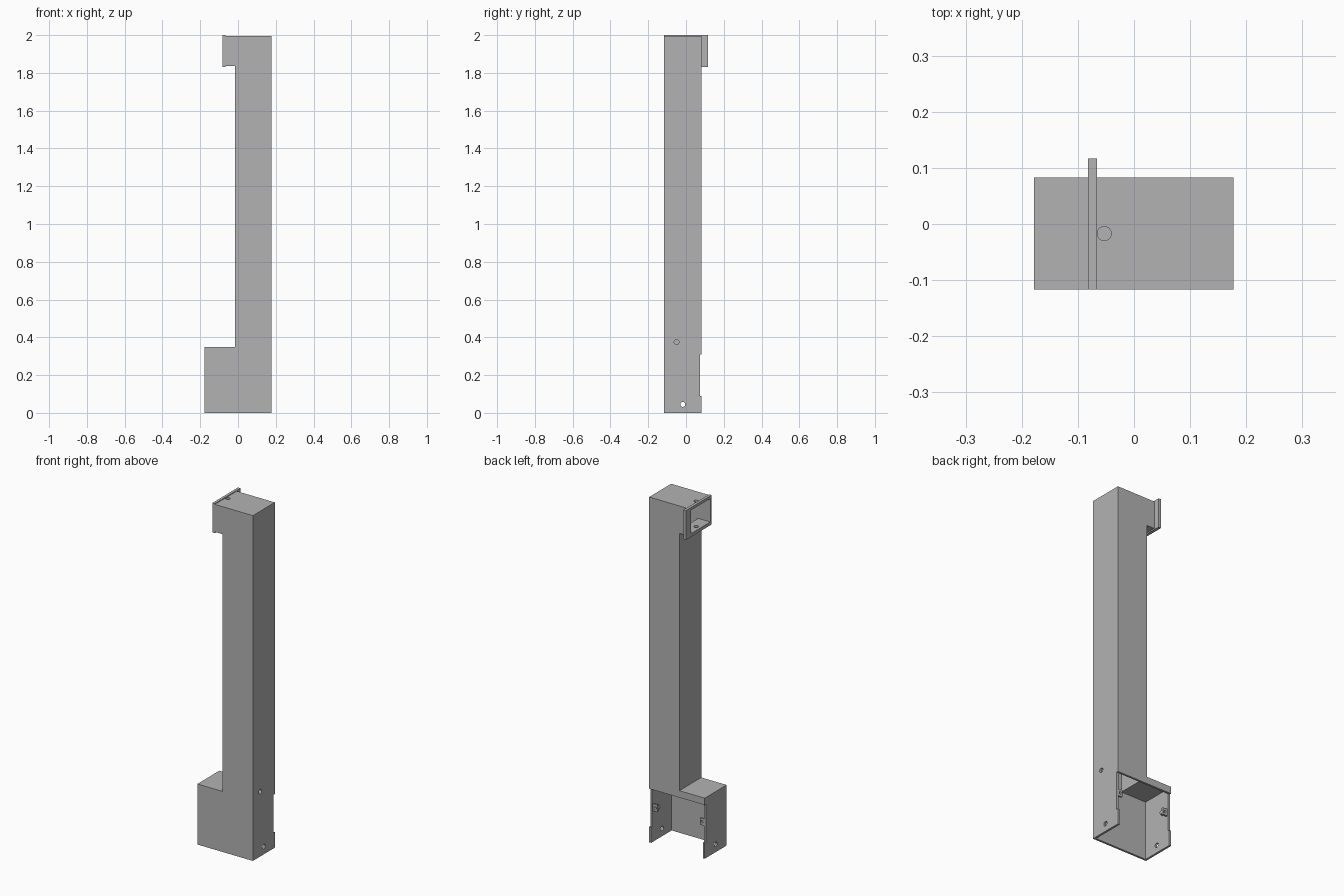
import bpy
import bmesh
from math import pi
from mathutils import Matrix, Vector

cube = bpy.data.objects.get("Cube")
if cube:
    bpy.data.objects.remove(cube, do_unlink=True)

grey = bpy.data.materials.new("plain grey")
grey.use_nodes = True
colour = (0.45, 0.45, 0.45, 1)
grey.diffuse_color = colour
grey.node_tree.nodes["Principled BSDF"].inputs["Base Color"].default_value = colour

# Main dimensions
T = 0.012                                  # sheet thickness
FRONT, BACK = -0.117, 0.083
LEFT, RIGHT = 0.177, -0.178                # outer sides of the base
COLUMN = -0.016                            # right side of the column
TOP, BASE_TOP, ARM_LOW = 1.996, 0.35, 1.837
FLANGE_OUT, FLANGE_IN = -0.082, -0.066
OPENING_TOP = 0.31


def finish(name, bm):
    bmesh.ops.recalc_face_normals(bm, faces=bm.faces)
    mesh = bpy.data.meshes.new(name)
    bm.to_mesh(mesh)
    bm.free()
    obj = bpy.data.objects.new(name, mesh)
    mesh.materials.append(grey)
    bpy.context.collection.objects.link(obj)
    return obj


def prism(name, outline, y0, y1):
    """Extrude an x-z outline along y."""
    bm = bmesh.new()
    face = bm.faces.new([bm.verts.new((x, y0, z)) for x, z in outline])
    ext = bmesh.ops.extrude_face_region(bm, geom=[face])
    verts = [v for v in ext["geom"] if isinstance(v, bmesh.types.BMVert)]
    bmesh.ops.translate(bm, verts=verts, vec=(0, y1 - y0, 0))
    return finish(name, bm)


def box(name, x0, x1, y0, y1, z0, z1):
    return prism(name, [(x0, z0), (x1, z0), (x1, z1), (x0, z1)], y0, y1)


def rod(name, centre, axis, radius, length, sides=24):
    bm = bmesh.new()
    turn = Vector((0, 0, 1)).rotation_difference(Vector(axis)).to_matrix().to_4x4()
    bmesh.ops.create_cone(bm, cap_ends=True, segments=sides, radius1=radius,
                          radius2=radius, depth=length,
                          matrix=Matrix.Translation(centre) @ turn)
    return finish(name, bm)


def cut(target, *cutters):
    for c in cutters:
        c.hide_render = True
        c.hide_set(True)
        c.display_type = 'WIRE'
        mod = target.modifiers.new("cut " + c.name, 'BOOLEAN')
        mod.operation = 'DIFFERENCE'
        mod.solver = 'EXACT'
        mod.object = c


# Sheet housing: wide base, tall column and short arm in one outline
housing = prism("column_housing", [
    (RIGHT, 0), (LEFT, 0), (LEFT, TOP), (FLANGE_IN, TOP), (FLANGE_IN, ARM_LOW),
    (COLUMN, ARM_LOW), (COLUMN, BASE_TOP), (RIGHT, BASE_TOP)], FRONT, BACK)

# Hollow inside, open at the bottom and at the end of the arm
hollow = prism("hollow_cutter", [
    (RIGHT + T, -0.1), (LEFT - T, -0.1), (LEFT - T, TOP - T), (-0.2, TOP - T),
    (-0.2, ARM_LOW + T), (COLUMN + T, ARM_LOW + T),
    (COLUMN + T, BASE_TOP - T), (RIGHT + T, BASE_TOP - T)], FRONT + T, BACK - T)

# Access opening in the back of the base, with stepped side edges
opening = box("opening_cutter", RIGHT + T, LEFT - T, 0, 0.2, -0.1, OPENING_TOP)
step = box("step_cutter", -0.3, 0.3, BACK - 0.01, 0.2, 0.09, OPENING_TOP)

# Round holes: through both base sides, in the left side, through the arm
side_hole = rod("side_hole_cutter", (0, -0.017, 0.045), (1, 0, 0), 0.013, 0.6)
cable_hole = rod("cable_hole_cutter", (LEFT, -0.05, 0.375), (1, 0, 0), 0.013, 0.1)
arm_hole = rod("arm_hole_cutter", (-0.053, -0.017, 1.92), (0, 0, 1), 0.0125, 0.3)
cut(housing, hollow, opening, step, side_hole, cable_hole, arm_hole)

# Mounting flange around the arm's open end
flange = box("arm_flange", FLANGE_OUT, FLANGE_IN, FRONT, 0.117, 1.83, 2)
cut(flange, hollow)

# Folded tabs with nuts that hold the back cover
for name, wall, side in (("left", LEFT - T, -1), ("right", RIGHT + T, 1)):
    x0, x1 = sorted((wall, wall + side * 0.03))
    mid = wall + side * 0.017
    tab = box(name + "_cover_tab", x0, x1, 0.058, 0.068, 0.18, 0.22)
    hole = rod(name + "_tab_hole_cutter", (mid, 0.06, 0.2), (0, 1, 0), 0.007, 0.1)
    nut = rod(name + "_tab_nut", (mid, 0.05, 0.2), (0, 1, 0), 0.013, 0.016)
    cut(tab, hole)
    cut(nut, hole)
